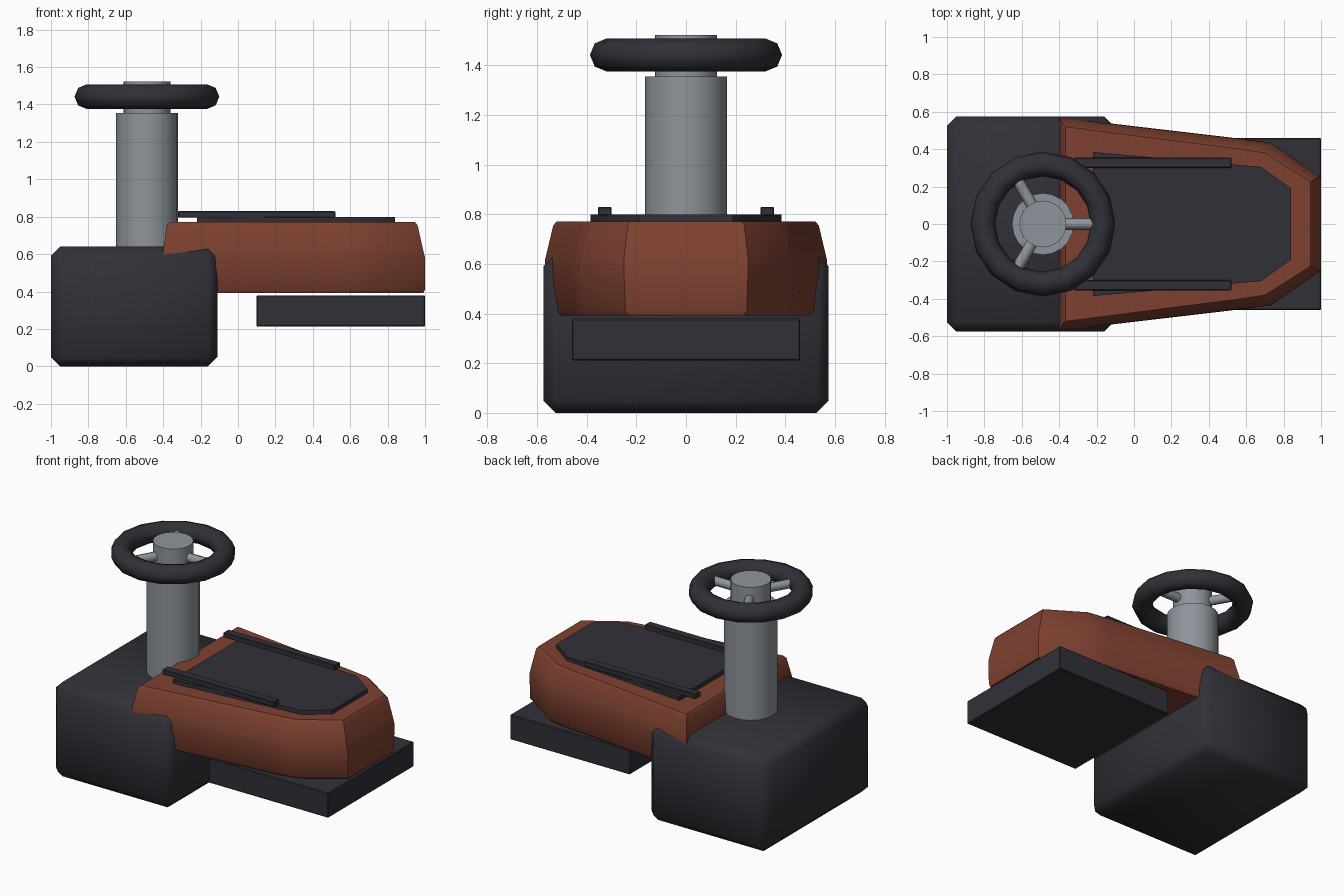
import bpy, bmesh, math
from mathutils import Vector, Matrix

if "Cube" in bpy.data.objects:
    bpy.data.objects.remove(bpy.data.objects["Cube"])


def material(name, rgb):
    m = bpy.data.materials.new(name)
    m.diffuse_color = (*rgb, 1)
    m.use_nodes = True
    m.node_tree.nodes["Principled BSDF"].inputs["Base Color"].default_value = m.diffuse_color
    return m


CHARCOAL = material("charcoal", (0.030, 0.030, 0.039))
RUST = material("rust", (0.21, 0.053, 0.030))
STEEL = material("steel grey", (0.27, 0.30, 0.325))


def finish(name, bm, mat, angle=35):
    bmesh.ops.recalc_face_normals(bm, faces=bm.faces)
    me = bpy.data.meshes.new(name)
    bm.to_mesh(me)
    bm.free()
    me.materials.append(mat)
    ob = bpy.data.objects.new(name, me)
    bpy.context.collection.objects.link(ob)
    bpy.ops.object.select_all(action='DESELECT')
    ob.select_set(True)
    bpy.context.view_layer.objects.active = ob
    bpy.ops.object.shade_smooth_by_angle(angle=math.radians(angle))
    return ob


def box(name, lo, hi, mat, bevel=0.0, angle=35):
    lo, hi = Vector(lo), Vector(hi)
    bm = bmesh.new()
    bmesh.ops.create_cube(bm, size=1)
    bmesh.ops.scale(bm, vec=hi - lo, verts=bm.verts)
    bmesh.ops.translate(bm, vec=(lo + hi) / 2, verts=bm.verts)
    if bevel:
        bmesh.ops.bevel(bm, geom=bm.edges[:], offset=bevel, segments=1, affect='EDGES')
    return finish(name, bm, mat, angle)


def loft(name, rings, mat, angle=35):
    """Each ring is (z, half outline); outlines are mirrored across y."""
    bm = bmesh.new()
    loops = []
    for z, half in rings:
        pts = half + [(x, -y) for x, y in reversed(half)]
        loops.append([bm.verts.new((x, y, z)) for x, y in pts])
    n = len(loops[0])
    for a, b in zip(loops, loops[1:]):
        for i in range(n):
            j = (i + 1) % n
            bm.faces.new((a[i], a[j], b[j], b[i]))
    bm.faces.new(loops[0])
    bm.faces.new(loops[-1])
    return finish(name, bm, mat, angle)


def cylinder(name, start, end, radius, mat, sides=16, radius2=None):
    start, end = Vector(start), Vector(end)
    axis = end - start
    bm = bmesh.new()
    mtx = Matrix.Translation((start + end) / 2) @ axis.to_track_quat('Z', 'Y').to_matrix().to_4x4()
    bmesh.ops.create_cone(bm, cap_ends=True, segments=sides, radius1=radius,
                          radius2=radius if radius2 is None else radius2,
                          depth=axis.length, matrix=mtx)
    return finish(name, bm, mat, 50)


# rear base block and low front plate
box("rear_base", (-1, -0.575, 0), (-0.11, 0.575, 0.64), CHARCOAL, 0.05, 50)
box("front_plate", (0.1, -0.46, 0.212), (1, 0.46, 0.38), CHARCOAL, 0.005)

# tapered hood
loft("hood", [
    (0.392, [(-0.38, 0.53), (0.58, 0.435), (0.73, 0.41), (0.99, 0.235)]),
    (0.41, [(-0.39, 0.545), (0.58, 0.445), (0.73, 0.425), (1.0, 0.245)]),
    (0.58, [(-0.40, 0.57), (0.58, 0.455), (0.73, 0.435), (1.0, 0.25)]),
    (0.62, [(-0.40, 0.567), (0.58, 0.452), (0.73, 0.43), (0.99, 0.25)]),
    (0.755, [(-0.38, 0.535), (0.575, 0.415), (0.71, 0.395), (0.96, 0.235)]),
    (0.772, [(-0.365, 0.52), (0.57, 0.40), (0.70, 0.38), (0.945, 0.225)]),
], RUST)

# dark panel on the hood, with two side rails
panel = [(-0.22, 0.385), (0.68, 0.305), (0.84, 0.19)]
loft("hood_panel", [(0.765, panel), (0.799, panel)], CHARCOAL)
for side, tag in ((1, "left"), (-1, "right")):
    y = sorted((side * 0.30, side * 0.355))
    box("rail_" + tag, (-0.32, y[0], 0.795), (0.52, y[1], 0.83), CHARCOAL, 0.004)

# steering column and hub
CX = -0.487
cylinder("steering_column", (CX, 0, 0.63), (CX, 0, 1.355), 0.165, STEEL, 20)
cylinder("wheel_hub", (CX, 0, 1.34), (CX, 0, 1.523), 0.125, STEEL, 20)

# three spokes
for k in range(3):
    a = k * math.tau / 3
    c, s = math.cos(a), math.sin(a)
    cylinder(f"spoke_{k + 1}", (CX + 0.08 * c, 0.08 * s, 1.44),
             (CX + 0.29 * c, 0.29 * s, 1.44), 0.031, STEEL, 8)

# wheel rim
bpy.ops.mesh.primitive_torus_add(major_segments=16, minor_segments=8,
                                 major_radius=0.321, minor_radius=0.066,
                                 location=(CX, 0, 1.442))
rim = bpy.context.object
rim.name = "wheel_rim"
rim.data.materials.append(CHARCOAL)
bpy.ops.object.shade_smooth_by_angle(angle=math.radians(60))
